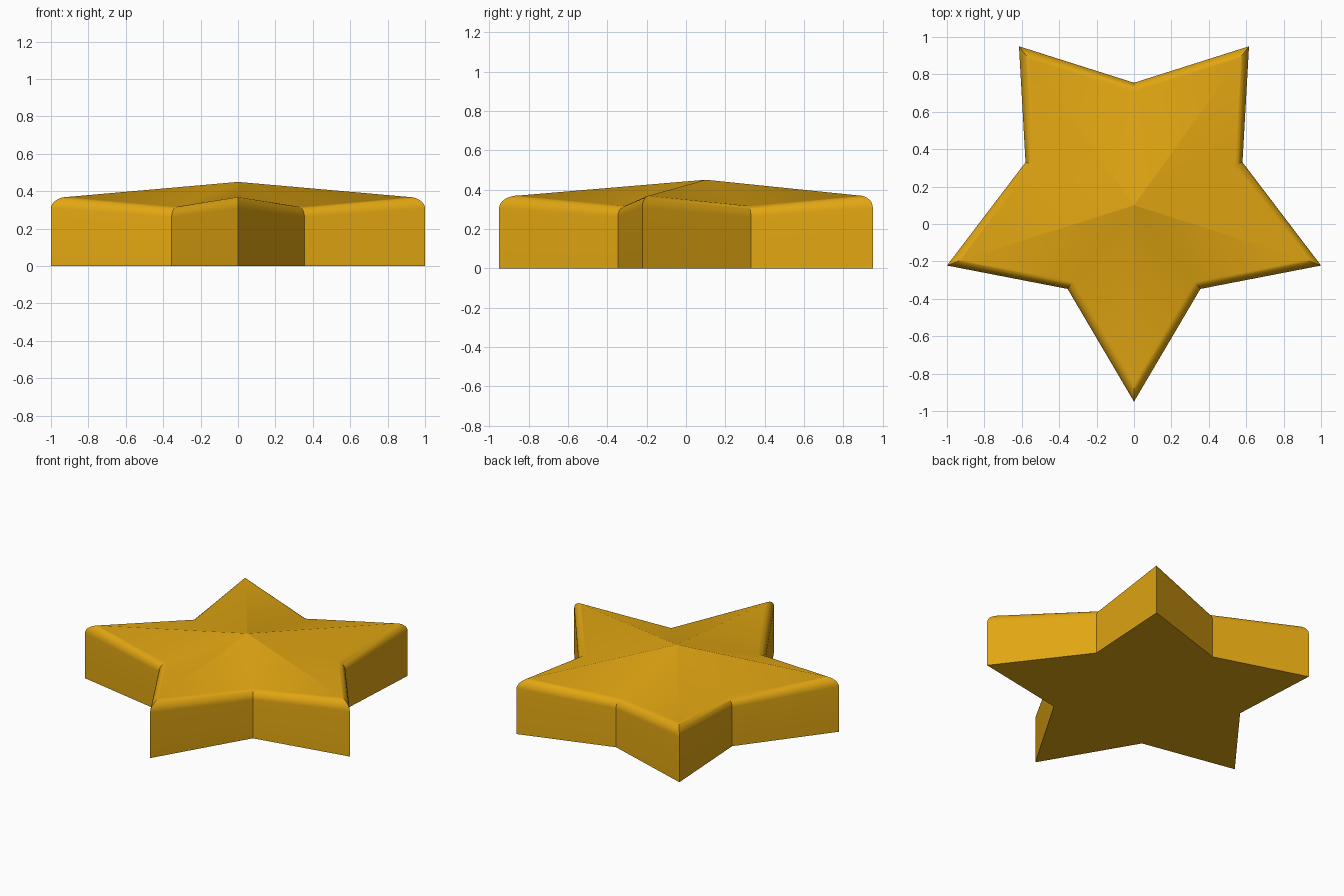
import bpy, bmesh, math
from mathutils import Vector

if "Cube" in bpy.data.objects:
    bpy.data.objects.remove(bpy.data.objects["Cube"])

CENTRE_Y, BAND, STEPS = 0.10, 0.052, 8

# Right half of the outline, bottom tip to top notch: (x, y, is_tip)
half = [(0, -0.95, True), (0.355, -0.347, False), (1.0, -0.222, True),
        (0.58, 0.33, False), (0.615, 0.95, True), (0, 0.755, False)]
outline = half + [(-x, y, t) for x, y, t in reversed(half[1:-1])]
pts = [Vector((x, y)) for x, y, _ in outline]
n = len(pts)


def inset_vector(i):
    """Mitred inward offset for a constant-width rounded rim."""
    a = (pts[i] - pts[i - 1]).normalized()
    b = (pts[(i + 1) % n] - pts[i]).normalized()
    na, nb = Vector((-a.y, a.x)), Vector((-b.y, b.x))
    return (na + nb) / (1 + na.dot(nb)) * BAND


insets = [inset_vector(i) for i in range(n)]
bm = bmesh.new()

# Base ring, then rings following the rounded rim
rings = [[bm.verts.new((p.x, p.y, 0)) for p in pts]]
for s in range(STEPS + 1):
    ang = math.pi / 2 * s / STEPS
    ring = []
    for i, p in enumerate(pts):
        low, high = (0.308, 0.370) if outline[i][2] else (0.262, 0.318)
        q = p + insets[i] * (1 - math.cos(ang))
        ring.append(bm.verts.new((q.x, q.y, low + (high - low) * math.sin(ang))))
    rings.append(ring)

# Walls and rim, flat underside, faceted top rising to the middle
for r0, r1 in zip(rings, rings[1:]):
    for i in range(n):
        j = (i + 1) % n
        bm.faces.new((r0[i], r0[j], r1[j], r1[i]))
bm.faces.new(list(reversed(rings[0])))
apex = bm.verts.new((0, CENTRE_Y, 0.45))
for i in range(n):
    bm.faces.new((rings[-1][i], rings[-1][(i + 1) % n], apex))
bmesh.ops.recalc_face_normals(bm, faces=bm.faces[:])

mesh = bpy.data.meshes.new("star")
bm.to_mesh(mesh)
bm.free()
star = bpy.data.objects.new("star", mesh)
bpy.context.collection.objects.link(star)

gold = bpy.data.materials.new("gold")
gold.diffuse_color = (0.75, 0.38, 0.006, 1)
gold.use_nodes = True
gold.node_tree.nodes["Principled BSDF"].inputs["Base Color"].default_value = gold.diffuse_color
mesh.materials.append(gold)

bpy.context.view_layer.objects.active = star
star.select_set(True)
bpy.ops.object.shade_smooth_by_angle(angle=math.radians(30))
